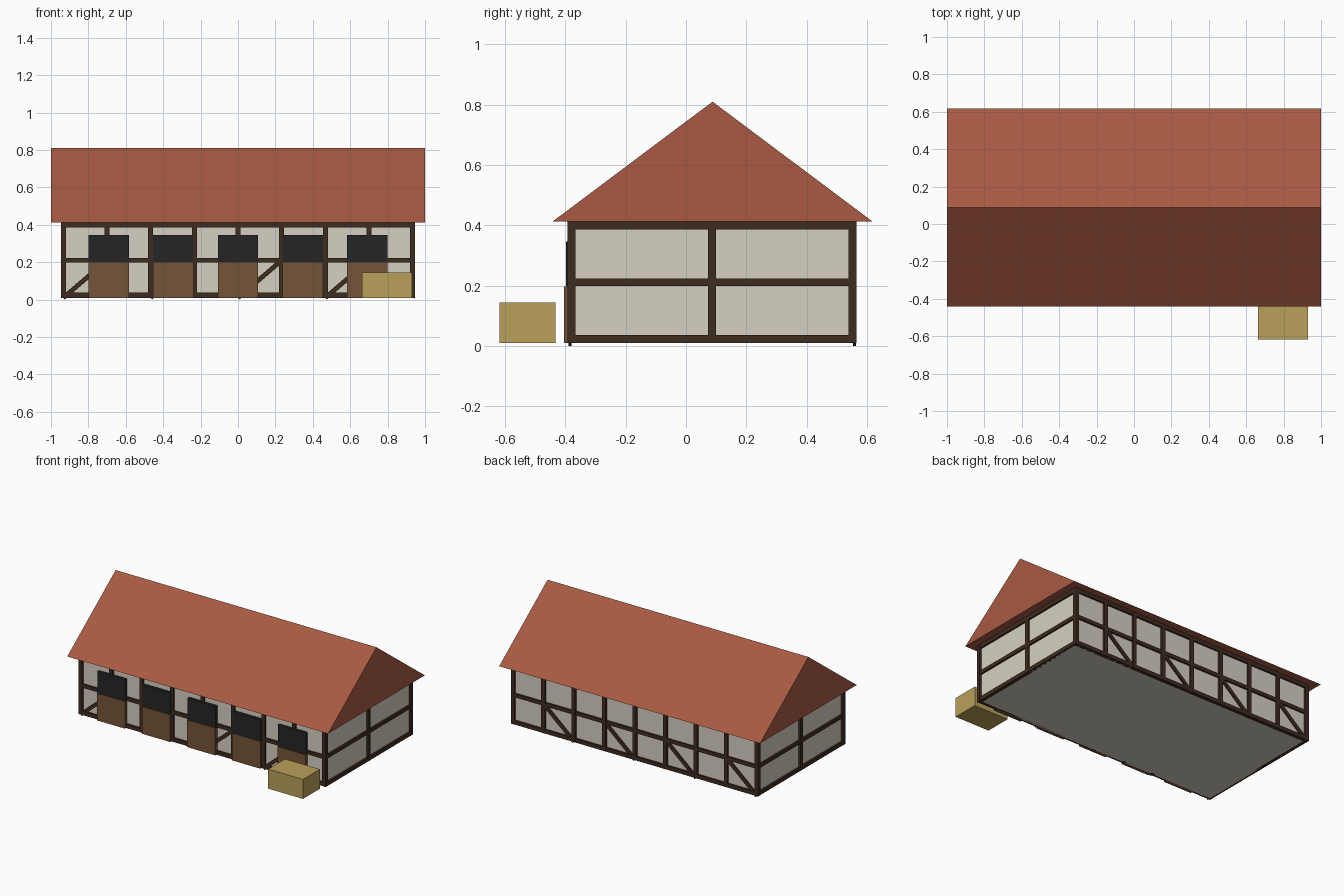
import bpy, math

if "Cube" in bpy.data.objects:
    bpy.data.objects.remove(bpy.data.objects["Cube"])

def material(name, hexcode):
    m = bpy.data.materials.new(name)
    lin = []
    for i in (0, 2, 4):
        c = int(hexcode[i:i + 2], 16) / 255
        lin.append(c / 12.92 if c <= 0.04045 else ((c + 0.055) / 1.055) ** 2.4)
    m.diffuse_color = (*lin, 1)
    m.use_nodes = True
    m.node_tree.nodes["Principled BSDF"].inputs["Base Color"].default_value = m.diffuse_color
    return m

PLASTER = material("plaster", "D6D0C2")
TIMBER = material("dark timber", "3F2C20")
TILE = material("roof tile", "A85A42")
DOOR = material("door wood", "755537")
OPENING = material("dark opening", "252525")
STRAW = material("straw", "BAA05B")

def mesh_object(name, verts, faces, mat):
    me = bpy.data.meshes.new(name)
    me.from_pydata(verts, [], faces)
    me.materials.append(mat)
    ob = bpy.data.objects.new(name, me)
    bpy.context.collection.objects.link(ob)
    return ob

BOX_FACES = [(0, 1, 3, 2), (4, 6, 7, 5), (0, 4, 5, 1), (2, 3, 7, 6), (0, 2, 6, 4), (1, 5, 7, 3)]

def box(name, xs, ys, zs, mat):
    return mesh_object(name, [(x, y, z) for x in xs for y in ys for z in zs], BOX_FACES, mat)

WX, Y0, Y1, MID = 0.934, -0.379, 0.552, 0.0865   # wall planes
Z0, Z1 = 0.01, 0.413
H = 0.0135                                       # half timber width
RAILS = {"sill": (Z0, 0.037), "middle_rail": (0.199, 0.224), "top_plate": (0.386, Z1)}

# Plastered body
box("plaster_walls", (-WX, WX), (Y0, Y1), (Z0, Z1), PLASTER)

# Long walls: posts, rails and diagonal braces in every second bay
BAY = WX / 4
for side, y, out in (("front", Y0, -1), ("back", Y1, 1)):
    for i in range(9):
        x = -WX + i * BAY
        box(f"{side}_post", (x - H, x + H), (y - H, y + H), (Z0, Z1), TIMBER)
    for rail, zs in RAILS.items():
        box(f"{side}_{rail}", (-WX, WX), (y - H + 0.001, y + H - 0.001), zs, TIMBER)
    for i in (0, 2, 4, 6):
        x = -WX + i * BAY
        rise = 0.2
        length = math.hypot(BAY, rise)
        brace = box(f"{side}_brace", (0, length), (-0.005, 0.005), (-0.0125, 0.0125), TIMBER)
        brace.location = (x, y + out * 0.006, Z0)
        brace.rotation_euler = (0, -math.atan2(rise, BAY), 0)

# Gable walls: middle post and rails
for side, x in (("left", -WX), ("right", WX)):
    box(f"{side}_post", (x - H, x + H), (MID - H, MID + H), (Z0, Z1), TIMBER)
    for rail, zs in RAILS.items():
        box(f"{side}_{rail}", (x - H + 0.001, x + H - 0.001), (Y0, Y1), zs, TIMBER)

# Stable doors with dark open upper halves
for i in range(-2, 3):
    x = i * 0.346
    box("lower_door", (x - 0.108, x + 0.108), (-0.404, Y0), (Z0, 0.198), DOOR)
    box("upper_opening", (x - 0.108, x + 0.108), (-0.398, Y0), (0.198, 0.347), OPENING)

# Gabled roof
profile = [(-0.442, 0.413), (0.618, 0.413), (0.088, 0.81)]
mesh_object("roof", [(x, y, z) for x in (-1, 1) for y, z in profile],
            [(0, 2, 1), (3, 4, 5), (0, 1, 4, 3), (1, 2, 5, 4), (2, 0, 3, 5)], TILE)

# Straw bale by the front corner
box("straw_bale", (0.664, 0.931), (-0.618, -0.433), (Z0, 0.145), STRAW)
